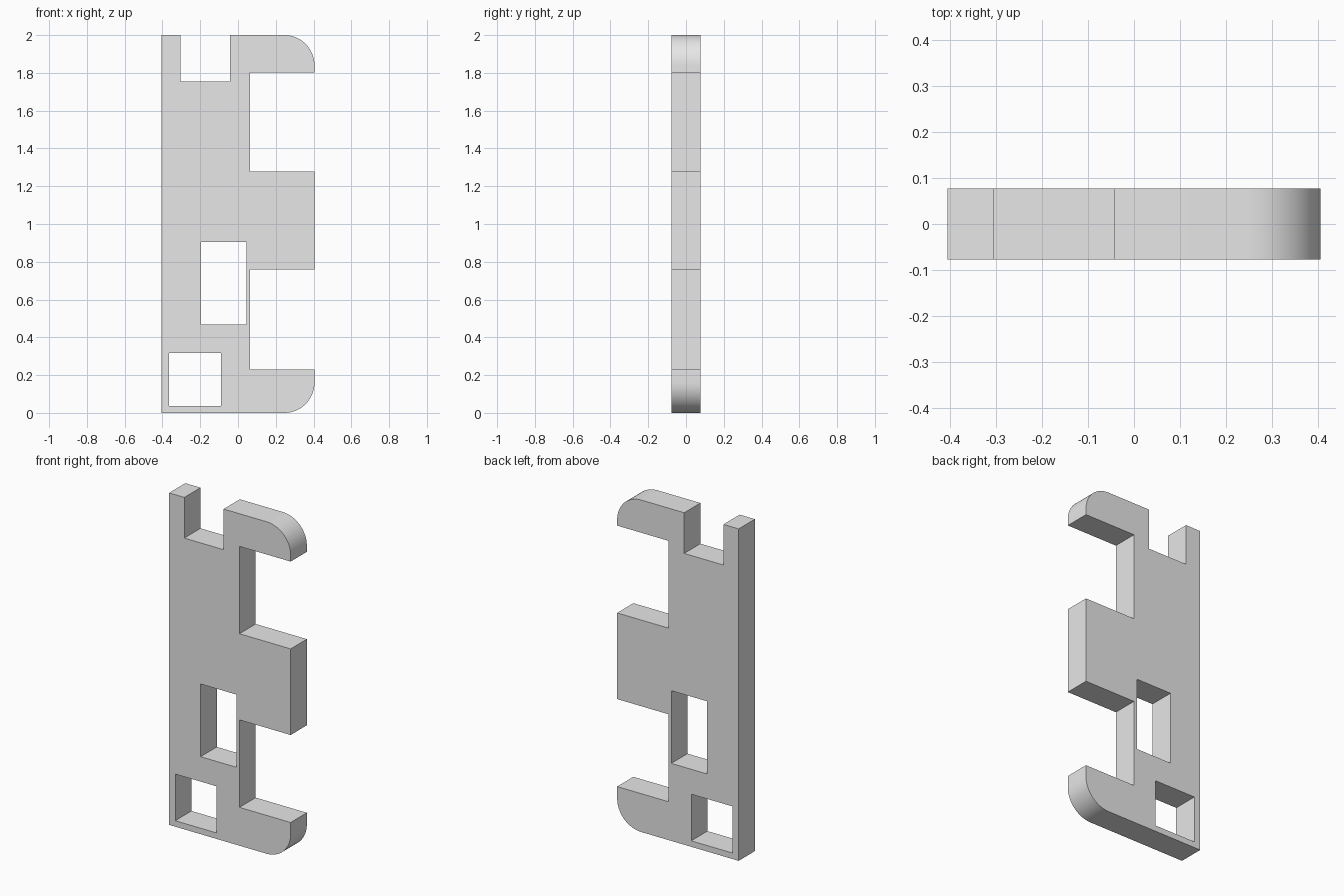
import bpy
import bmesh
from math import cos, sin, pi, radians

cube = bpy.data.objects.get("Cube")
if cube:
    bpy.data.objects.remove(cube, do_unlink=True)

HALF_DEPTH = 0.077
LEFT, RIGHT, TOP = -0.405, 0.405, 2.0
SLOT_X = 0.064      # inner edge of the side slots
RADIUS = 0.16       # rounded outer corners

grey = bpy.data.materials.new("light_grey")
grey.use_nodes = True
colour = (0.8, 0.8, 0.8, 1.0)
grey.diffuse_color = colour
grey.node_tree.nodes["Principled BSDF"].inputs["Base Color"].default_value = colour


def arc(cx, cz, start, steps=16):
    """Quarter circle, counter-clockwise from the start angle."""
    angles = [start + pi / 2 * i / steps for i in range(steps + 1)]
    return [(cx + RADIUS * cos(a), cz + RADIUS * sin(a)) for a in angles]


def rect(x0, x1, z0, z1):
    return [(x0, z0), (x0, z1), (x1, z1), (x1, z0)]


def slot(z0, z1):
    """Notch cut in from the right edge."""
    return [(RIGHT, z0), (SLOT_X, z0), (SLOT_X, z1), (RIGHT, z1)]


# Plate outline, counter-clockwise from the lower left corner
outline = [(LEFT, 0)]
outline += arc(RIGHT - RADIUS, RADIUS, -pi / 2)
outline += slot(0.231, 0.758) + slot(1.277, 1.803)
outline += arc(RIGHT - RADIUS, TOP - RADIUS, 0)
outline += [(-0.042, TOP), (-0.042, 1.755), (-0.304, 1.755), (-0.304, TOP), (LEFT, TOP)]

# Rectangular windows
holes = [rect(-0.195, 0.044, 0.467, 0.905), rect(-0.364, -0.089, 0.036, 0.317)]

# Filled profile extruded to the plate thickness
curve = bpy.data.curves.new("bracket_plate", "CURVE")
curve.dimensions = "2D"
curve.fill_mode = "BOTH"
curve.extrude = HALF_DEPTH
for loop in [outline] + holes:
    spline = curve.splines.new("POLY")
    spline.points.add(len(loop) - 1)
    for point, (x, z) in zip(spline.points, loop):
        point.co = (x, z, 0, 1)
    spline.use_cyclic_u = True
curve.materials.append(grey)

plate = bpy.data.objects.new("bracket_plate", curve)
plate.rotation_euler.x = pi / 2
bpy.context.collection.objects.link(plate)
bpy.ops.object.select_all(action="DESELECT")
plate.select_set(True)
bpy.context.view_layer.objects.active = plate
bpy.ops.object.convert(target="MESH")
plate = bpy.context.object
plate.name = "bracket_plate"
bpy.ops.object.transform_apply(location=False, rotation=True, scale=False)

# Weld the caps to the walls, merge flat triangles, face outwards
bm = bmesh.new()
bm.from_mesh(plate.data)
bmesh.ops.remove_doubles(bm, verts=bm.verts, dist=0.0001)
bmesh.ops.recalc_face_normals(bm, faces=bm.faces)
bm.to_mesh(plate.data)
bm.free()
bpy.ops.object.shade_smooth_by_angle(angle=radians(30))
